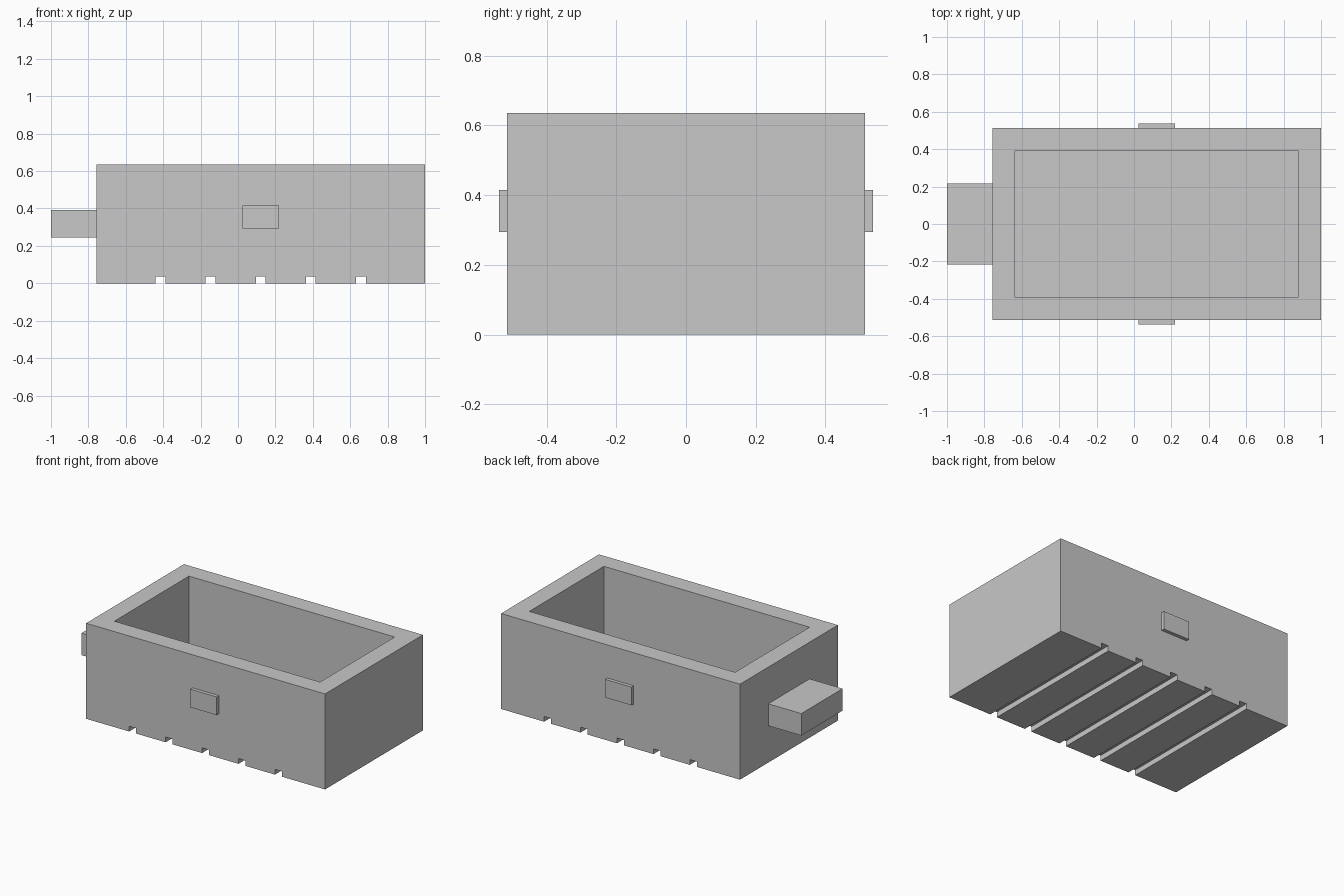
import bpy
import bmesh
from mathutils import Vector

cube = bpy.data.objects.get("Cube")
if cube:
    bpy.data.objects.remove(cube, do_unlink=True)

grey = bpy.data.materials.new("plain grey")
grey.use_nodes = True
colour = (0.58, 0.58, 0.58, 1)
grey.diffuse_color = colour
grey.node_tree.nodes["Principled BSDF"].inputs["Base Color"].default_value = colour


def finish(name, bm):
    """Turn a bmesh into a named grey object."""
    bmesh.ops.recalc_face_normals(bm, faces=bm.faces)
    mesh = bpy.data.meshes.new(name)
    bm.to_mesh(mesh)
    bm.free()
    mesh.materials.append(grey)
    obj = bpy.data.objects.new(name, mesh)
    bpy.context.collection.objects.link(obj)
    return obj


def box(name, low, high):
    """Box between two opposite corners."""
    low, high = Vector(low), Vector(high)
    bm = bmesh.new()
    bmesh.ops.create_cube(bm, size=1)
    bmesh.ops.scale(bm, vec=high - low, verts=bm.verts)
    bmesh.ops.translate(bm, vec=(low + high) / 2, verts=bm.verts)
    return finish(name, bm)


LEFT, RIGHT, HALF_Y, TOP = 1.0, -0.757, 0.514, 0.635
MID = (LEFT + RIGHT) / 2
WALL = 0.122
GROOVE, DEPTH, PITCH = 0.026, 0.035, 0.268

# Grooved body: side profile with five notches, extruded front to back
profile = [(RIGHT, 0)]
for i in range(-2, 3):
    x = MID + i * PITCH
    profile += [(x - GROOVE, 0), (x - GROOVE, DEPTH), (x + GROOVE, DEPTH), (x + GROOVE, 0)]
profile += [(LEFT, 0), (LEFT, TOP), (RIGHT, TOP)]
bm = bmesh.new()
face = bm.faces.new([bm.verts.new((x, -HALF_Y, z)) for x, z in profile])
side = bmesh.ops.extrude_face_region(bm, geom=[face])
moved = [v for v in side["geom"] if isinstance(v, bmesh.types.BMVert)]
bmesh.ops.translate(bm, vec=(0, 2 * HALF_Y, 0), verts=moved)

# Open cavity: inset the top face by the wall thickness and sink it
top = max(bm.faces, key=lambda f: f.calc_center_median().z)
bmesh.ops.inset_region(bm, faces=[top], thickness=WALL, use_even_offset=True)
sunk = bmesh.ops.extrude_face_region(bm, geom=[top])
floor = [v for v in sunk["geom"] if isinstance(v, bmesh.types.BMVert)]
bmesh.ops.translate(bm, vec=(0, 0, WALL - TOP), verts=floor)
if top.is_valid:
    bmesh.ops.delete(bm, geom=[top], context="FACES_ONLY")
finish("box_body", bm)

# End handle block
box("end_handle", (-1, -0.217, 0.245), (RIGHT, 0.217, 0.391))

# Small raised tabs on the front and back walls
for name, s in (("front_tab", -1), ("back_tab", 1)):
    y0, y1 = sorted((s * HALF_Y, s * 0.537))
    box(name, (MID - 0.097, y0, 0.294), (MID + 0.097, y1, 0.415))
